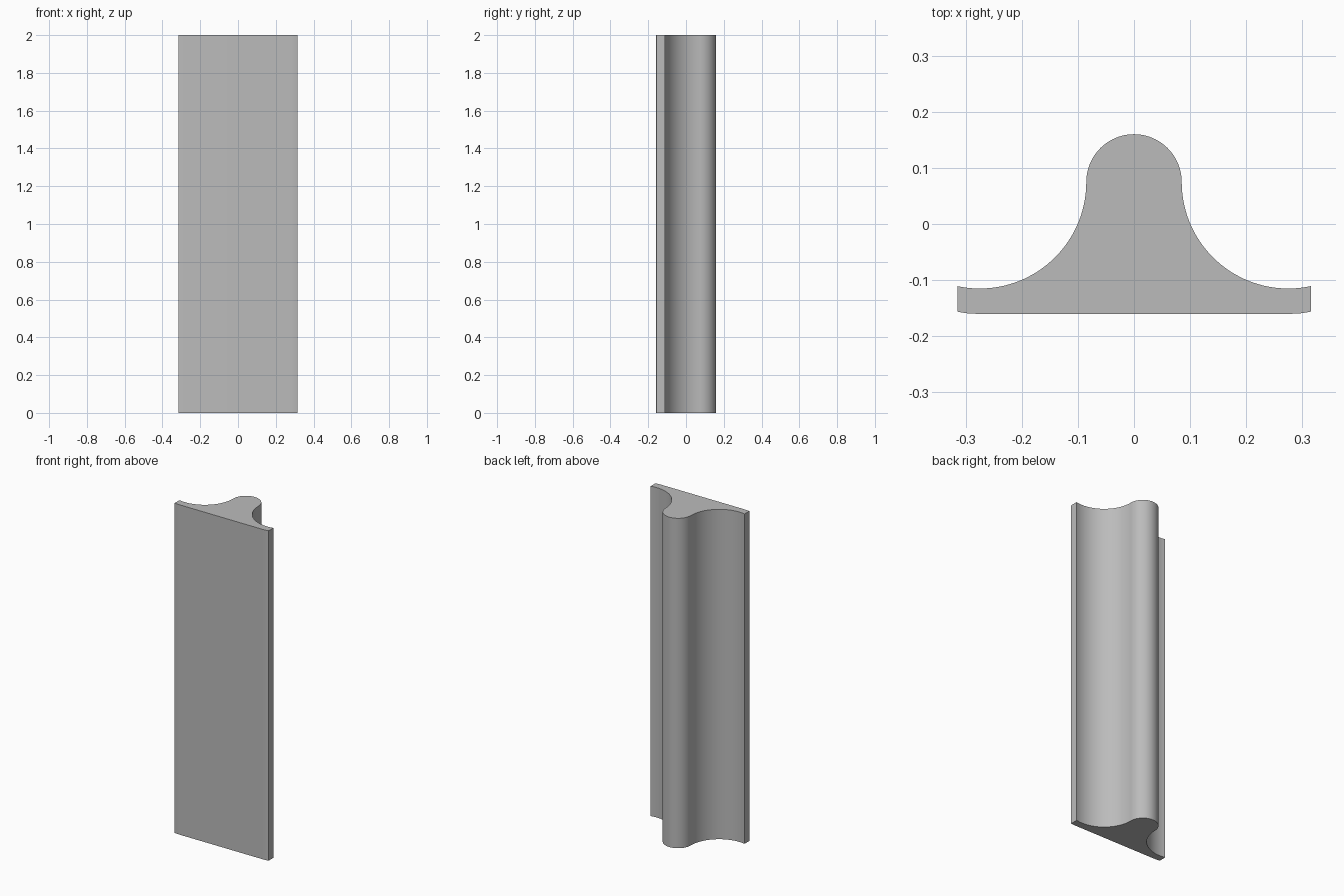
import bpy, bmesh, math

cube = bpy.data.objects.get("Cube")
if cube:
    bpy.data.objects.remove(cube, do_unlink=True)

HEIGHT = 2.0
HALF_WIDTH = 0.315
BASE_Y = -0.16
NOSE_R = 0.085
COVE_R = 0.19
ARC_Y = 0.075          # shared centre height of nose and cove arcs
COVE_X = NOSE_R + COVE_R


def arc(cx, cy, r, start, end, steps):
    """Points along a circular arc, angles in radians."""
    angles = [start + (end - start) * i / steps for i in range(steps + 1)]
    return [(cx + r * math.cos(a), cy + r * math.sin(a)) for a in angles]


# Right half of the profile: eased base edge, concave cove, rounded nose
lip_angle = math.asin((HALF_WIDTH - COVE_X) / COVE_R)
ease_r = 0.16
ease_angle = math.asin(0.035 / ease_r)
down = -math.pi / 2
half = arc(HALF_WIDTH - 0.035, BASE_Y + ease_r, ease_r, down, down + ease_angle, 6)
half += arc(COVE_X, ARC_Y, COVE_R, down + lip_angle, -math.pi, 36)
half += arc(0, ARC_Y, NOSE_R, 0, math.pi / 2, 24)[1:]

# Mirror to a closed outline
outline = half + [(-x, y) for x, y in reversed(half[:-1])]

# Extrude the outline to full height
bm = bmesh.new()
bottom = bm.faces.new([bm.verts.new((x, y, 0)) for x, y in outline])
result = bmesh.ops.extrude_face_region(bm, geom=[bottom], use_keep_orig=True)
top = [v for v in result["geom"] if isinstance(v, bmesh.types.BMVert)]
bmesh.ops.translate(bm, verts=top, vec=(0, 0, HEIGHT))
bmesh.ops.recalc_face_normals(bm, faces=bm.faces[:])
mesh = bpy.data.meshes.new("moulding_strip")
bm.to_mesh(mesh)
bm.free()

strip = bpy.data.objects.new("moulding_strip", mesh)
bpy.context.collection.objects.link(strip)

# Plain grey finish
grey = bpy.data.materials.new("plain_grey")
grey.use_nodes = True
color = (0.5, 0.5, 0.5, 1)
grey.diffuse_color = color
grey.node_tree.nodes["Principled BSDF"].inputs["Base Color"].default_value = color
mesh.materials.append(grey)

# Smooth curves, crisp ends and lips
bpy.ops.object.select_all(action="DESELECT")
strip.select_set(True)
bpy.context.view_layer.objects.active = strip
bpy.ops.object.shade_smooth_by_angle(angle=math.radians(30))
